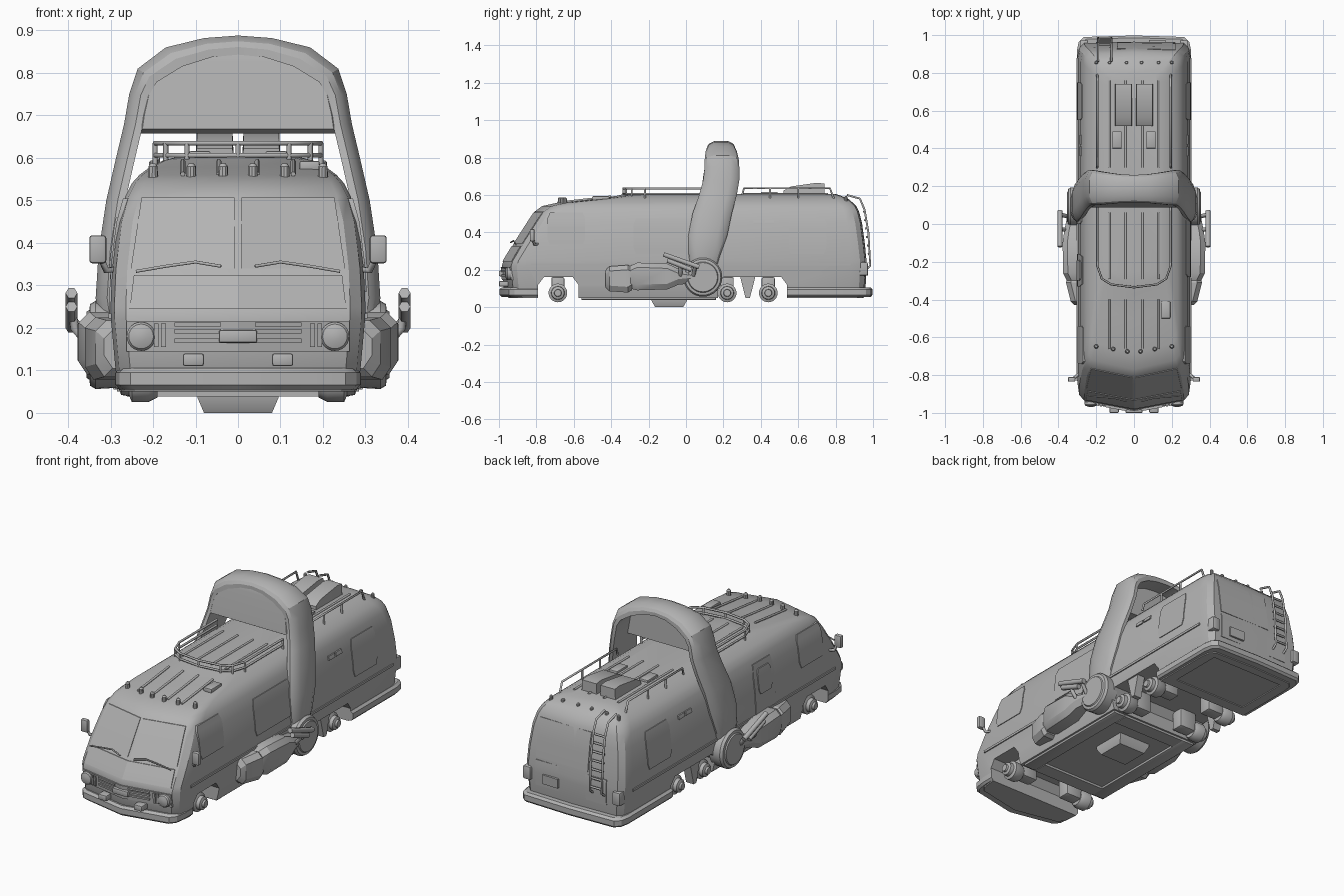
import bpy, bmesh, math
from mathutils import Vector

if "Cube" in bpy.data.objects:
    bpy.data.objects.remove(bpy.data.objects["Cube"])

paint = bpy.data.materials.new("plain_grey")
paint.use_nodes = True
grey = (.45, .45, .45, 1)
paint.diffuse_color = grey
paint.node_tree.nodes["Principled BSDF"].inputs["Base Color"].default_value = grey
mesh_parts = []
SIDES = (("left", 1), ("right", -1))


def finish(name, bm):
    bmesh.ops.recalc_face_normals(bm, faces=bm.faces)
    mesh = bpy.data.meshes.new(name)
    bm.to_mesh(mesh)
    bm.free()
    mesh.materials.append(paint)
    part = bpy.data.objects.new(name, mesh)
    bpy.context.collection.objects.link(part)
    mesh_parts.append(part)
    return part


def loft(name, rings):
    """Skin closed rings of equal length and cap both ends."""
    bm = bmesh.new()
    rows = [[bm.verts.new(p) for p in ring] for ring in rings]
    count = len(rows[0])
    for low, high in zip(rows, rows[1:]):
        for i in range(count):
            j = (i + 1) % count
            bm.faces.new((low[i], low[j], high[j], high[i]))
    bm.faces.new(rows[0])
    bm.faces.new(rows[-1])
    return finish(name, bm)


def box(name, x, y, z, bevel=0.0):
    """Box from three (low, high) ranges."""
    bm = bmesh.new()
    bmesh.ops.create_cube(bm, size=1)
    for v in bm.verts:
        v.co = [(a + b) / 2 + c * (b - a) for (a, b), c in zip((x, y, z), v.co)]
    if bevel:
        bmesh.ops.bevel(bm, geom=bm.edges[:], offset=bevel, segments=2, profile=.5, affect='EDGES')
    return finish(name, bm)


def disc(name, axis, start, profile, sides=24):
    """Turned part: profile is (distance along axis, radius) pairs."""
    start, axis = Vector(start), Vector(axis).normalized()
    u = axis.orthogonal().normalized()
    v = axis.cross(u)
    turn = [math.tau * i / sides for i in range(sides)]
    return loft(name, [[start + axis * d + (u * math.cos(a) + v * math.sin(a)) * r
                        for a in turn] for d, r in profile])


def tubes(name, paths, radius):
    curve = bpy.data.curves.new(name, 'CURVE')
    curve.dimensions = '3D'
    curve.bevel_depth, curve.bevel_resolution, curve.use_fill_caps = radius, 1, True
    for path in paths:
        spline = curve.splines.new('POLY')
        spline.points.add(len(path) - 1)
        for point, co in zip(spline.points, path):
            point.co = (*co, 1)
    curve.materials.append(paint)
    bpy.context.collection.objects.link(bpy.data.objects.new(name, curve))


# Body shell: horizontal levels of height, nose y, tail y, half width
LEVELS = [(.05, -.95, .95, .275), (.1, -.975, .96, .288), (.22, -.985, .965, .299),
          (.25, -.975, .965, .3), (.34, -.92, .955, .296), (.45, -.85, .94, .282),
          (.51, -.81, .925, .265), (.54, -.77, .91, .25), (.56, -.68, .89, .232),
          (.578, -.5, .87, .208), (.595, -.37, .83, .175), (.605, -.33, .8, .13)]


def level(z):
    for a, b in zip(LEVELS, LEVELS[1:]):
        if z <= b[0]:
            t = (z - a[0]) / (b[0] - a[0])
            return [p + (q - p) * t for p, q in zip(a, b)][1:]
    return LEVELS[-1][1:]


def plan(nose, tail, hw):
    half = [(.88, nose + .05), (.97, nose + .08), (1, nose + .14), (1, tail - .08),
            (.97, tail - .035), (.88, tail - .008)]
    right = [(hw * f, y) for f, y in half]
    return [(0, nose)] + right + [(0, tail)] + [(-x, y) for x, y in reversed(right)]


body = loft("body_shell", [[(x, y, z) for x, y in plan(*rest)] for z, *rest in LEVELS])

# Wheel wells and underside recesses
cutters = []
for y0, y1 in ((-.79, -.575), (.17, .54)):
    outline = [(y0, 0), (y0, .12), (y0 + .03, .16), (y1 - .03, .16), (y1, .12), (y1, 0)]
    cutters.append(loft("well_cutter", [[(x, y, z) for y, z in outline] for x in (-.5, .5)]))
cutters.append(box("rear_floor_cutter", (-.22, .22), (.6, .9), (0, .075)))
for cutter in cutters:
    mod = body.modifiers.new("cut", 'BOOLEAN')
    mod.operation, mod.solver, mod.object = 'DIFFERENCE', 'EXACT', cutter
graph = bpy.context.evaluated_depsgraph_get()
cut_mesh = bpy.data.meshes.new_from_object(body.evaluated_get(graph))
body.modifiers.clear()
body.data = cut_mesh
for cutter in cutters:
    mesh_parts.remove(cutter)
    bpy.data.objects.remove(cutter)


# Thin plates that follow the shell
def side_plate(name, s, y, z, lift=.004):
    rings = []
    for i in range(7):
        h = z[0] + (z[1] - z[0]) * i / 6
        hw = level(h)[2]
        trim = .012 if i in (0, 6) and z[1] - z[0] > .1 else 0
        a, b = y[0] + trim, y[1] - trim
        rings.append([(s * (hw + d), p, h) for d, p in ((-.02, a), (-.02, b), (lift, b), (lift, a))])
    loft(name, rings)


def end_plate(name, x, z, front=True, lift=.004, taper=0):
    rings = []
    for i in range(5):
        h = z[0] + (z[1] - z[0]) * i / 4
        nose, tail, hw = level(h)
        ring = []
        for px, d in ((x[0], -.015), (x[1], -.015), (x[1], lift), (x[0], lift)):
            px -= taper * i / 4 * (1 if px > 0 else -1) * (abs(px) > .1)
            y = nose + .05 * abs(px) / (.88 * hw) - d if front else tail - .008 * abs(px) / (.88 * hw) + d
            ring.append((px, y, h))
        rings.append(ring)
    loft(name, rings)


for word, s in SIDES:
    pane = sorted((s * .008, s * .252))
    end_plate(word + "_windscreen", pane, (.34, .507), taper=.025)
    end_plate(word + "_bonnet", sorted((0, s * .255)), (.245, .325), taper=.01)
    end_plate(word + "_grille_panel", sorted((0, s * .262)), (.145, .215), lift=.006)
    for z in (.165, .187, .203):
        end_plate(word + "_grille_bar", sorted((s * .04, s * .15)), (z, z + .01), lift=.014)
    for x in (.17, .187):
        end_plate(word + "_marker_light", sorted((s * x, s * (x + .011))), (.155, .21), lift=.015)
    side_plate(word + "_belt_trim", s, (-.83, .88), (.222, .234), .006)
    side_plate(word + "_cab_window", s, (-.74, -.54), (.335, .505))
    side_plate(word + "_rear_window", s, (.55, .75), (.285, .48))
    for y in (.36, .42):
        side_plate(word + "_vent", s, (y, y + .05), (.445, .465), .007)
    disc(word + "_headlight", (0, -1, 0), (s * .228, -.92, .18),
         [(0, .034), (.035, .034), (.042, .029), (.048, .012)])
    box(word + "_fog_light", (s * .105 - .025, s * .105 + .025), (-1, -.94), (.11, .14), .006)
    box(word + "_tail_light", (s * .265 - .022, s * .265 + .022), (.9, .972), (.17, .24), .006)
    tubes(word + "_wiper", [[(s * x, -.94 + x * .18 + (.355 - z) * -.6, z) for x, z in
                            ((.04, .345), (.1, .355), (.17, .345), (.24, .333))]], .004)
    # Wing mirrors
    box(word + "_mirror", (s * .33 - .02, s * .33 + .02), (-.835, -.81), (.352, .418), .007)
    tubes(word + "_mirror_arm", [[(s * .275, -.78, .34), (s * .31, -.81, .335), (s * .325, -.82, .37)]], .008)
side_plate("left_middle_window", 1, (-.28, .03), (.285, .475))
side_plate("right_middle_window", -1, (.0, .12), (.3, .47))
side_plate("entry_door", -1, (-.33, -.16), (.09, .49))
side_plate("entry_door_window", -1, (-.3, -.19), (.33, .46), .008)
box("front_badge_plate", (-.045, .045), (-1, -.95), (.165, .195), .005)
end_plate("rear_window", (-.09, .22), (.3, .5), front=False)
end_plate("rear_hatch", (-.2, .22), (.15, .285), front=False)
end_plate("number_plate_frame", (.08, .17), (.17, .22), front=False, lift=.012)

# Bumpers wrap the ends
for name, ahead in (("front_bumper", True), ("rear_bumper", False)):
    rings = []
    for z, grow in ((.055, -.01), (.066, 0), (.095, 0), (.106, -.012)):
        whole = plan(-.997 - grow, .998 + grow, (.288 if ahead else .302) + grow)
        ring = [(x, y) for x, y in whole if (y < -.5) == ahead]
        stop = -.79 if ahead else .54
        wide = max(x for x, y in ring)
        ends = [(wide, stop), (-wide, stop)]
        ring = sorted(ring, key=lambda p: -p[0]) + ends[::-1]
        rings.append([(x, y, z) for x, y in ring])
    loft(name, rings)

# Underside frame, hatch, wheels and axles
box("floor_pan", (-.19, .19), (-.5, .11), (.05, .07))
for word, s in SIDES:
    box(word + "_sill", sorted((s * .19, s * .265)), (-.56, .16), (.038, .075), .006)
    loft(word + "_skirt", [[(s * x, y, z) for x, y in ((.24, .33 - w), (.285, .33 - w), (.285, .33 + w), (.24, .33 + w))]
                           for z, w in ((.05, .012), (.16, .04))])
    for y in (-.685, .22, .44):
        disc(word + "_wheel_hub", (s, 0, 0), (s * .19, y, .076),
             [(0, .04), (.02, .05), (.06, .05), (.066, .036), (.085, .034), (.09, .02), (.1, .018)])
        box(word + "_axle_block", sorted((s * .1, s * .2)), (y - .035, y + .035), (.055, .16), .008)
for y in (-.53, .11):
    box("cross_beam", (-.19, .19), (y - .03, y + .05), (.038, .07))
loft("belly_hatch", [[(x * w, -.09 + y * d, z) for x, y in ((-1, -1), (1, -1), (1, 1), (-1, 1))]
                     for z, w, d in ((0, .08, .075), (.035, .095, .095), (.06, .095, .095))])

# Overhead arch: outer x, height, front y, back y
ARCH = [(.325, .2, .03, .16), (.335, .27, .015, .18), (.328, .38, .012, .22), (.31, .5, .035, .245),
        (.287, .6, .07, .272), (.268, .68, .092, .285), (.256, .75, .1, .285), (.236, .81, .1, .282),
        (.17, .86, .105, .272), (.08, .882, .112, .262), (0, .888, .115, .26)]


def arch_ring(x, z, y0, y1, s):
    dx, dz = .045 * min(1, x / .2), .045 * max(0, min(1, (z - .74) / .1))
    section = [(0, .25), (.3, .06), (.6, 0), (1, 0), (1, 1), (.6, 1), (.3, .94), (0, .75)]
    return [(s * (x - dx * n), y0 + (y1 - y0) * t, z - dz * n) for n, t in section]


loft("overhead_arch", [arch_ring(*p, 1) for p in ARCH] + [arch_ring(*p, -1) for p in ARCH[-2::-1]])
VISOR = [(.658, .235, .105), (.668, .25, .088), (.7, .245, .092), (.78, .225, .105), (.825, .18, .112), (.85, .1, .12)]
loft("arch_visor", [[(-w, y + .03, z), (-w * .9, y, z), (w * .9, y, z), (w, y + .03, z), (w, .17, z), (-w, .17, z)]
                    for z, w, y in VISOR])

# Folded arms with shoulder wheel and barrels
FOREARM = [(-.43, .315, .105, .2), (-.41, .335, .085, .218), (-.31, .36, .078, .225), (-.29, .355, .09, .215)]
UPPER = [(-.3, .355, .1, .22), (-.26, .375, .09, .238), (-.1, .378, .095, .232), (-.04, .37, .12, .205), (.06, .35, .13, .19)]
for word, s in SIDES:
    for name, stations in (("_forearm", FOREARM), ("_upper_arm", UPPER)):
        loft(word + name, [[(s * x, y, z) for x, z in ((.28, lo), (out - .02, lo), (out, lo + .03),
                            (out, hi - .025), (out - .025, hi), (.28, hi))] for y, out, lo, hi in stations])
    disc(word + "_shoulder_wheel", (s, 0, 0), (s * .27, .09, .16),
         [(0, .1), (.065, .104), (.078, .096), (.08, .082), (.086, .078)], 32)
    tubes(word + "_barrels", [[(s * .392, -.12, .282), (s * .392, .07, .215)],
                              [(s * .392, -.1, .25), (s * .392, .03, .2)]], .014)
    tubes(word + "_barrel_mount", [[(s * .36, -.03, .17), (s * .385, -.03, .2), (s * .39, -.04, .25)],
                                   [(s * .35, .04, .17), (s * .39, .05, .22)]], .011)

# Roof ribs, rails, lights, vents
for x in (-.13, -.045, .045, .13):
    tubes("roof_rib", [[(x, -.66, .562), (x, -.5, .58), (x, -.4, .592)],
                       [(x, -.29, .606), (x, .06, .606)], [(x, .3, .606), (x, .76, .606)]], .006)
front_rail = [(.195, .1), (.195, -.22), (.17, -.29), (.12, -.32), (0, -.335)]
front_rail += [(-x, y) for x, y in front_rail[-2::-1]]
rails = [[(x, y, .635) for x, y in front_rail], [(x, y, .606) for x, y in front_rail]]
rails += [[(x, y, .58), (x, y, .635)] for x, y in front_rail]
for word, s in SIDES:
    rails.append([(s * .195, .3, .6), (s * .195, .31, .635), (s * .195, .77, .635), (s * .195, .79, .58)])
    rails += [[(s * .195, y, .58), (s * .195, y, .635)] for y in (.45, .6)]
    loft(word + "_air_unit", [[(s * x, y, z) for x, z in ((.01, .6), (.1, .6), (.097, top), (.013, top))]
                              for y, top in ((.52, .622), (.56, .645), (.7, .665), (.74, .66))])
    box(word + "_roof_vent", (s * .09 - .025, s * .09 + .025), (.4, .49), (.6, .616), .004)
    for x in (.035, .11, .2):
        disc(word + "_cab_light", (0, 0, 1), (s * x, -.68 + x * .16, .545), [(0, .012), (.035, .011), (.042, .006)], 10)
    for x in (.04, .13, .2):
        disc(word + "_tail_marker", (0, 0, 1), (s * x, .855, .56), [(0, .01), (.03, .009), (.034, .005)], 10)
tubes("roof_rails", rails, .006)
box("roof_hatch", (.145, .192), (-.5, -.41), (.57, .593), .004)

# Rear ladder
LADDER = [(.86, .6), (.93, .58), (.955, .52), (.975, .4), (.985, .22), (.96, .2)]
ladder = [[(x, y, z) for y, z in LADDER] for x in (-.19, -.12)]
for i in range(7):
    z = .24 + i * .045
    y = .985 - .035 * max(0, (z - .22) / .3)
    ladder.append([(-.19, y, z), (-.12, y, z)])
tubes("rear_ladder", ladder, .006)

# Smooth shading with crisp edges
bpy.ops.object.select_all(action='DESELECT')
for part in mesh_parts:
    part.select_set(True)
bpy.context.view_layer.objects.active = body
bpy.ops.object.shade_smooth_by_angle(angle=math.radians(30))
